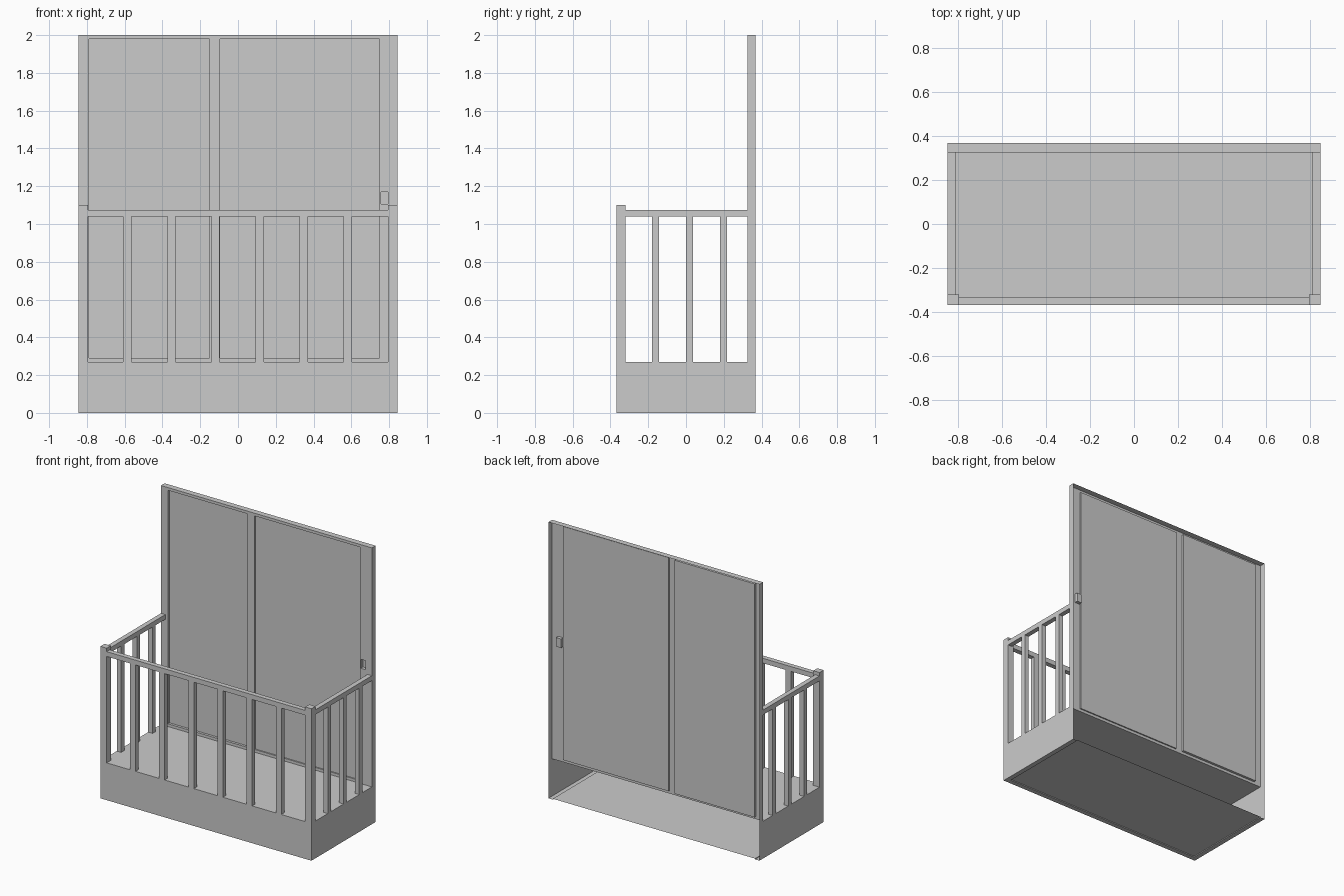
import bpy, bmesh

if "Cube" in bpy.data.objects:
    bpy.data.objects.remove(bpy.data.objects["Cube"])

X, Y = 0.845, 0.367        # half width, half depth
BASE = 0.27                # floor height
DOOR_Y = 0.325             # front plane of the door wall
RAIL_LO, RAIL_HI = 1.04, 1.075
T = 0.035                  # rail thickness


def finish(name, bm):
    bmesh.ops.remove_doubles(bm, verts=bm.verts, dist=1e-5)
    bmesh.ops.recalc_face_normals(bm, faces=bm.faces)
    me = bpy.data.meshes.new(name)
    bm.to_mesh(me)
    bm.free()
    ob = bpy.data.objects.new(name, me)
    bpy.context.collection.objects.link(ob)
    return ob


def quad(bm, *pts):
    return bm.faces.new([bm.verts.new(p) for p in pts])


def box(name, x0, x1, y0, y1, z0, z1):
    bm = bmesh.new()
    bmesh.ops.create_cube(bm, size=1)
    for v in bm.verts:
        v.co = (x1 if v.co.x > 0 else x0, y1 if v.co.y > 0 else y0, z1 if v.co.z > 0 else z0)
    return finish(name, bm)


def flat(bm, x0, x1, y0, y1, z):
    quad(bm, (x0, y0, z), (x1, y0, z), (x1, y1, z), (x0, y1, z))


# Base: thin shell, open at the back, with a recessed underside
bm = bmesh.new()
quad(bm, (-X, -Y, 0), (X, -Y, 0), (X, -Y, BASE), (-X, -Y, BASE))
for s in (-X, X):
    quad(bm, (s, -Y, 0), (s, Y, 0), (s, Y, BASE), (s, -Y, BASE))
flat(bm, -X, X, -Y, DOOR_Y, BASE)
finish("base_shell", bm)

bm = bmesh.new()
r, zr = 0.035, 0.006
flat(bm, -X + r, X - r, -Y + r, Y, zr)
flat(bm, -X, X, -Y, -Y + r, 0)
quad(bm, (-X + r, -Y + r, 0), (X - r, -Y + r, 0), (X - r, -Y + r, zr), (-X + r, -Y + r, zr))
for s in (-1, 1):
    a, b = s * X, s * (X - r)
    flat(bm, min(a, b), max(a, b), -Y + r, Y, 0)
    quad(bm, (b, -Y + r, 0), (b, Y, 0), (b, Y, zr), (b, -Y + r, zr))
finish("base_underside", bm)

# Door wall: stepped sheet with two recessed panes and a handle pocket
recesses = [(-0.79, -0.15, 0.29, 1.98, 0.018),
            (-0.095, 0.75, 0.29, 1.98, 0.009),
            (0.757, 0.795, 1.105, 1.17, 0.025)]
xs = sorted({-X, X} | {v for q in recesses for v in q[:2]})
zs = sorted({BASE, 2.0} | {v for q in recesses for v in q[2:4]})


def depth(i, j):
    if not (0 <= i < len(xs) - 1 and 0 <= j < len(zs) - 1):
        return None
    cx, cz = (xs[i] + xs[i + 1]) / 2, (zs[j] + zs[j + 1]) / 2
    for x0, x1, z0, z1, d in recesses:
        if x0 < cx < x1 and z0 < cz < z1:
            return DOOR_Y + d
    return DOOR_Y


bm = bmesh.new()
for i in range(len(xs) - 1):
    for j in range(len(zs) - 1):
        x0, x1, z0, z1, d = xs[i], xs[i + 1], zs[j], zs[j + 1], depth(i, j)
        quad(bm, (x0, d, z0), (x1, d, z0), (x1, d, z1), (x0, d, z1))
        e = depth(i + 1, j)
        if e is not None and e != d:
            quad(bm, (x1, d, z0), (x1, e, z0), (x1, e, z1), (x1, d, z1))
        e = depth(i, j + 1)
        if e is not None and e != d:
            quad(bm, (x0, d, z1), (x1, d, z1), (x1, e, z1), (x0, e, z1))
finish("sliding_door", bm)

# Door surround: side and top returns, open at the back
bm = bmesh.new()
for s in (-X, X):
    quad(bm, (s, DOOR_Y, BASE), (s, Y, BASE), (s, Y, 2), (s, DOOR_Y, 2))
flat(bm, -X, X, DOOR_Y, Y, 2)
finish("door_surround", bm)

# Railing: front rail and balusters
box("front_rail", -X + 0.05, X - 0.05, -Y, -Y + T, RAIL_LO, RAIL_HI)
for k in range(6):
    c = -0.586 + k * 0.2335
    box("front_baluster", c - 0.022, c + 0.022, -Y, -Y + T, BASE, RAIL_LO)

# Railing: corner posts, side rails and side balusters on both sides
for s, side in ((-1, "left"), (1, "right")):
    def sbox(name, width, y0, y1, z0, z1):
        a, b = sorted((s * X, s * (X - width)))
        box(side + "_" + name, a, b, y0, y1, z0, z1)
    sbox("corner_post", 0.05, -Y, -Y + 0.047, BASE, 1.10)
    sbox("side_rail", T, -Y + 0.047, DOOR_Y, RAIL_LO, RAIL_HI)
    for c in (-0.162, 0.019, 0.198):
        sbox("side_baluster", T, c - 0.018, c + 0.018, BASE, RAIL_LO)
